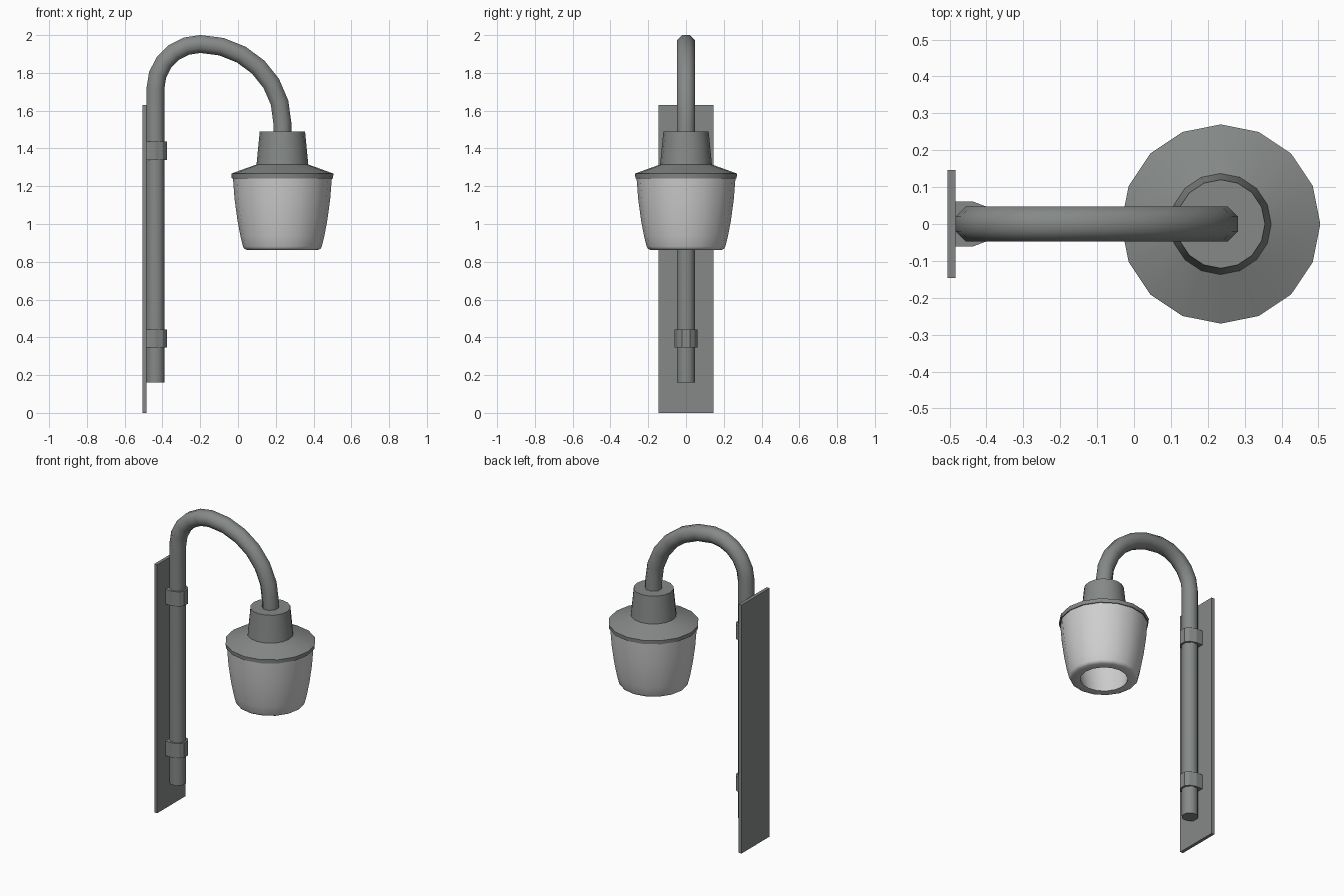
import bpy, bmesh
from math import sin, cos, pi, radians
from mathutils import Vector

cube = bpy.data.objects.get("Cube")
if cube:
    bpy.data.objects.remove(cube, do_unlink=True)


def material(name, colour):
    m = bpy.data.materials.new(name)
    m.use_nodes = True
    m.diffuse_color = colour
    m.node_tree.nodes["Principled BSDF"].inputs["Base Color"].default_value = colour
    return m


METAL = material("dark grey metal", (0.235, 0.25, 0.245, 1))
GLASS = material("pale glass", (0.62, 0.62, 0.62, 1))
POLE_X, LAMP_X, TUBE_R = -0.437, 0.235, 0.0475


def finish(name, bm, mat, angle=None):
    bmesh.ops.recalc_face_normals(bm, faces=bm.faces)
    mesh = bpy.data.meshes.new(name)
    bm.to_mesh(mesh)
    bm.free()
    mesh.materials.append(mat)
    ob = bpy.data.objects.new(name, mesh)
    bpy.context.collection.objects.link(ob)
    if angle:
        bpy.ops.object.select_all(action='DESELECT')
        ob.select_set(True)
        bpy.context.view_layer.objects.active = ob
        bpy.ops.object.shade_smooth_by_angle(angle=radians(angle))
    return ob


def skin(bm, rings, closed=False):
    """Bridge successive vertex rings; cap the ends unless closed."""
    n = len(rings[0])
    pairs = list(zip(rings, rings[1:]))
    if closed:
        pairs.append((rings[-1], rings[0]))
    for a, b in pairs:
        for i in range(n):
            j = (i + 1) % n
            bm.faces.new((a[i], a[j], b[j], b[i]))
    if not closed:
        bm.faces.new(rings[0])
        bm.faces.new(rings[-1])


def lathe(name, profile, mat, closed=False, sides=16, angle=35):
    bm = bmesh.new()
    rings = [[bm.verts.new((LAMP_X + r * cos(2 * pi * i / sides),
                            r * sin(2 * pi * i / sides), z))
              for i in range(sides)] for r, z in profile]
    skin(bm, rings, closed)
    return finish(name, bm, mat, angle)


def prism(name, outline, z0, z1, mat):
    bm = bmesh.new()
    skin(bm, [[bm.verts.new((x, y, z)) for x, y in outline] for z in (z0, z1)])
    return finish(name, bm, mat)


# Wall plate
prism("wall_plate", [(-0.505, -0.146), (-0.484, -0.146),
                     (-0.484, 0.146), (-0.505, 0.146)], 0, 1.63, METAL)

# Gooseneck tube: straight pole, small bend up, wide bend down
path = [(POLE_X, 0.16)]
for k in range(6):
    a = pi - k * pi / 10
    path.append((-0.2 + 0.237 * cos(a), 1.718 + 0.235 * sin(a)))
for k in range(1, 7):
    a = pi / 2 - k * pi / 12
    path.append((-0.2 + 0.435 * cos(a), 1.533 + 0.42 * sin(a)))
path.append((LAMP_X, 1.45))
path = [Vector((x, 0, z)) for x, z in path]

bm = bmesh.new()
rings = []
for i, p in enumerate(path):
    d = (path[min(i + 1, len(path) - 1)] - path[max(i - 1, 0)]).normalized()
    if i < 2:
        d = Vector((0, 0, 1))
    side = d.cross(Vector((0, 1, 0)))
    r = TUBE_R / cos(pi / 8)
    rings.append([bm.verts.new(p + side * r * cos(t) + Vector((0, r * sin(t), 0)))
                  for t in [(k + 0.5) * pi / 4 for k in range(8)]])
skin(bm, rings)
finish("gooseneck_pole", bm, METAL, 50)

# Clamps holding the pole to the plate
half = [(-0.485, 0.061), (-0.437, 0.061), (-0.397, 0.046), (-0.377, 0.02)]
clamp = half + [(x, -y) for x, y in reversed(half)]
for label, z in (("lower", 0.345), ("upper", 1.34)):
    prism(label + "_clamp", clamp, z, z + 0.096, METAL)

# Lamp cap with collar and flared rim
lathe("lamp_cap", [(0.12, 1.49), (0.137, 1.315), (0.27, 1.267),
                   (0.268, 1.242)], METAL)

# Hollow glass shade, open at the bottom
lathe("glass_shade", [(0.262, 1.245), (0.253, 1.13), (0.238, 1.02), (0.222, 0.935),
                      (0.208, 0.88), (0.203, 0.87), (0.19, 0.863), (0.142, 0.863),
                      (0.152, 0.91), (0.185, 1.06), (0.21, 1.245)],
      GLASS, closed=True, angle=50)
